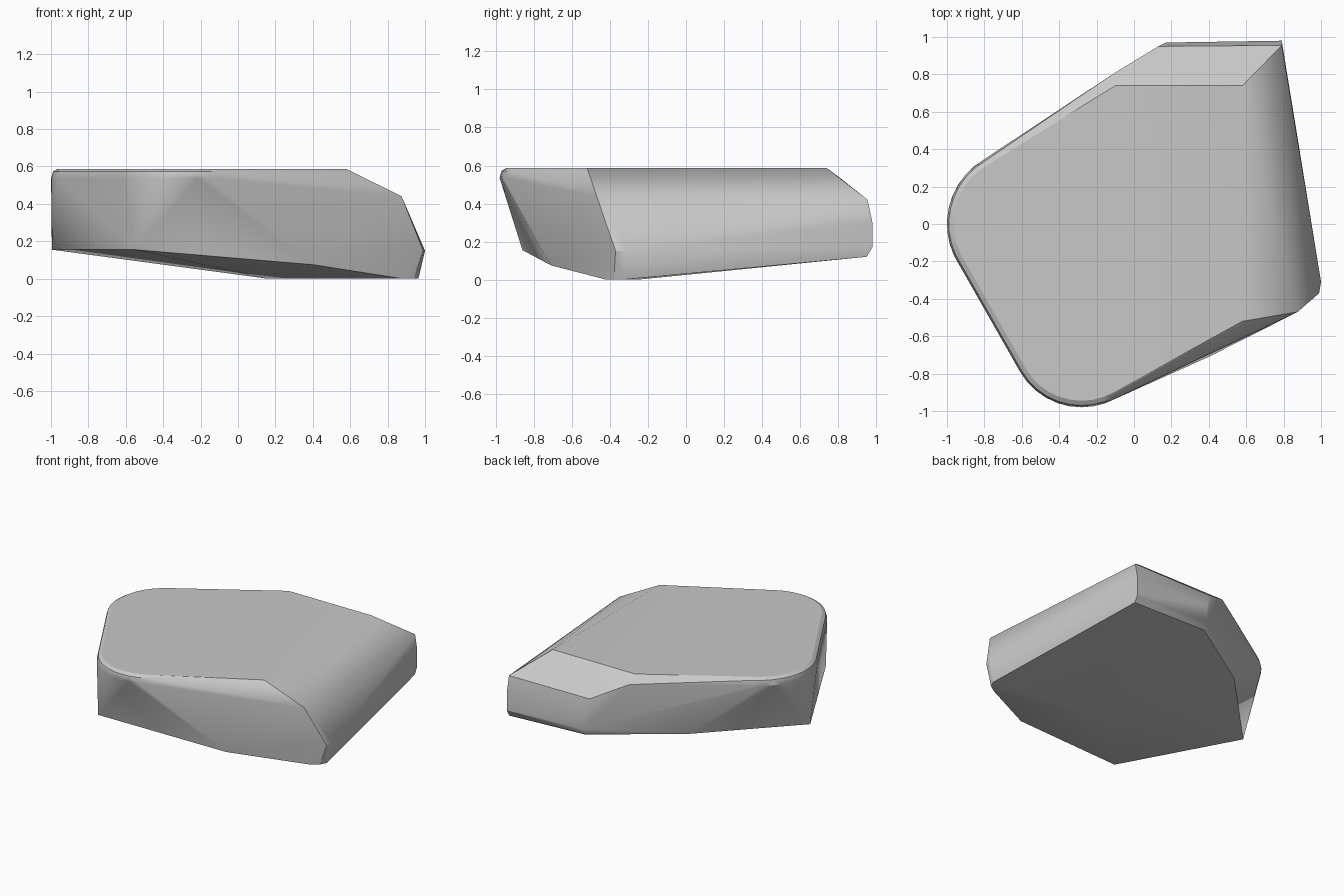
import bpy
import bmesh
import math
from mathutils import Vector

default_cube = bpy.data.objects.get("Cube")
if default_cube:
    bpy.data.objects.remove(default_cube, do_unlink=True)


def make_material(name, colour):
    material = bpy.data.materials.new(name)
    material.use_nodes = True
    material.diffuse_color = colour
    shader = next(n for n in material.node_tree.nodes if n.type == "BSDF_PRINCIPLED")
    shader.inputs["Base Color"].default_value = colour
    return material


def rounded_corner(centre, radius, start, end, steps):
    """Rim points around one rounded corner, with a soft edge up to the top."""
    levels = ((radius - 0.035, 0.587), (radius - 0.01, 0.572), (radius, 0.535))
    points = []
    for step in range(steps + 1):
        angle = math.radians(start + (end - start) * step / steps)
        for reach, height in levels:
            points.append((centre[0] + reach * math.cos(angle),
                           centre[1] + reach * math.sin(angle), height))
    return points


def build_hull(name, points, material):
    """Wrap the points in a tight convex skin."""
    bm = bmesh.new()
    for point in points:
        bm.verts.new(Vector(point))
    hull = bmesh.ops.convex_hull(bm, input=bm.verts[:])
    spare = {v for key in ("geom_interior", "geom_unused") for v in hull[key]
             if isinstance(v, bmesh.types.BMVert)}
    bmesh.ops.delete(bm, geom=list(spare), context="VERTS")
    bmesh.ops.dissolve_limit(bm, angle_limit=math.radians(1),
                             verts=bm.verts[:], edges=bm.edges[:])
    bmesh.ops.recalc_face_normals(bm, faces=bm.faces[:])

    mesh = bpy.data.meshes.new(name)
    bm.to_mesh(mesh)
    bm.free()
    mesh.materials.append(material)
    obj = bpy.data.objects.new(name, mesh)
    bpy.context.collection.objects.link(obj)
    return obj


# Rounded rims of the front and right-hand corners
rims = rounded_corner((-0.6, 0.0), 0.4, 120, 205, 9)
rims += rounded_corner((-0.28, -0.6), 0.38, 210, 300, 9)

# Flat top and the ridge below its sloping shoulders
top = [(-0.1, 0.74, 0.587), (0.58, 0.74, 0.587), (0.58, -0.52, 0.587)]
ridge = [(0.13, 0.95, 0.42), (0.79, 0.955, 0.42), (0.875, -0.47, 0.44),
         (-0.1, 0.81, 0.535), (0.58, -0.57, 0.55)]

# Narrow back face, slightly bulging
back = []
for y, z in ((0.98, 0.3), (0.98, 0.17), (0.95, 0.12)):
    back += [(0.17, y - 0.01, z + 0.02), (0.79, y, z)]

# Blunt left corner
corner = [(1.0, -0.31, 0.15), (0.99, -0.37, 0.15),
          (0.965, -0.33, 0), (0.94, -0.38, 0), (0.88, -0.42, 0)]

# Chipped underside rising toward the right
underside = [(0.16, -0.25, 0), (0.4, -0.71, 0.075), (-0.55, -0.86, 0.155),
             (-0.995, -0.04, 0.155), (-0.42, 0.55, 0.155)]

stone_grey = make_material("stone grey", (0.58, 0.58, 0.58, 1))
rock = build_hull("flat_rock", rims + top + ridge + back + corner + underside, stone_grey)

# Soft shading on the worn edges, crisp on the broken ones
bpy.ops.object.select_all(action="DESELECT")
rock.select_set(True)
bpy.context.view_layer.objects.active = rock
bpy.ops.object.shade_smooth_by_angle(angle=math.radians(30))
weighted = rock.modifiers.new("Weighted normals", "WEIGHTED_NORMAL")
weighted.keep_sharp = True
